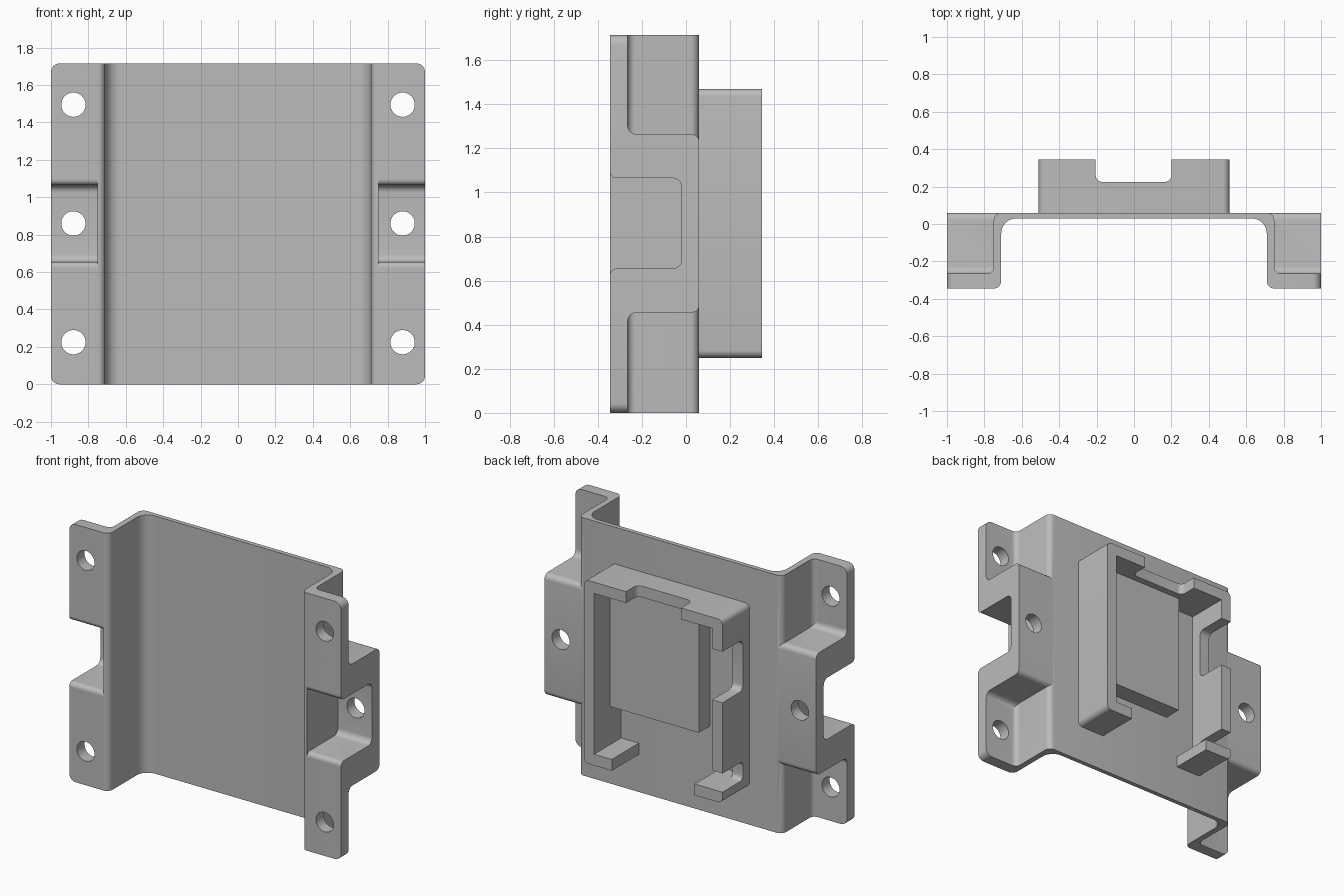
import bpy, bmesh, math
from mathutils import Vector

cube = bpy.data.objects.get("Cube")
if cube:
    bpy.data.objects.remove(cube, do_unlink=True)

grey = bpy.data.materials.new("plain grey")
grey.use_nodes = True
grey.diffuse_color = (0.5, 0.5, 0.5, 1)
grey.node_tree.nodes["Principled BSDF"].inputs["Base Color"].default_value = (0.5, 0.5, 0.5, 1)

PLACE = {"x": lambda a, b, t: (t, a, b),
         "y": lambda a, b, t: (a, t, b),
         "z": lambda a, b, t: (a, b, t)}


def rounded(points, steps=6):
    """Outline with each (a, b, radius) corner replaced by an arc."""
    out = []
    for i, (a, b, r) in enumerate(points):
        p = Vector((a, b))
        if r == 0:
            out.append(p)
            continue
        d1 = (Vector(points[i - 1][:2]) - p).normalized()
        d2 = (Vector(points[(i + 1) % len(points)][:2]) - p).normalized()
        centre = p + (d1 + d2) * r          # right-angled corners
        for k in range(steps + 1):
            t = k / steps * math.pi / 2
            out.append(centre - d2 * r * math.cos(t) - d1 * r * math.sin(t))
    return out


def extrude(name, points, axis, lo, hi):
    """Solid made by extruding an outline along an axis."""
    bm = bmesh.new()
    put = PLACE[axis]
    outline = rounded(points)
    face = bm.faces.new([bm.verts.new(put(p.x, p.y, lo)) for p in outline])
    geom = bmesh.ops.extrude_face_region(bm, geom=[face])["geom"]
    shift = Vector(put(0, 0, hi - lo))
    bmesh.ops.translate(bm, vec=shift, verts=[g for g in geom if isinstance(g, bmesh.types.BMVert)])
    bmesh.ops.recalc_face_normals(bm, faces=bm.faces)
    mesh = bpy.data.meshes.new(name)
    bm.to_mesh(mesh)
    bm.free()
    mesh.materials.append(grey)
    obj = bpy.data.objects.new(name, mesh)
    bpy.context.collection.objects.link(obj)
    return obj


def rect(a0, a1, b0, b1, r=0):
    return [(a0, b0, r), (a1, b0, r), (a1, b1, r), (a0, b1, r)]


def activate(obj):
    bpy.ops.object.select_all(action="DESELECT")
    obj.select_set(True)
    bpy.context.view_layer.objects.active = obj


def combine(target, tool, operation):
    """Apply a boolean and remove the tool."""
    tool.hide_render = True
    activate(target)
    mod = target.modifiers.new("combine", "BOOLEAN")
    mod.operation = operation
    mod.solver = "EXACT"
    mod.object = tool
    bpy.ops.object.modifier_apply(modifier=mod.name)
    bpy.data.objects.remove(tool, do_unlink=True)


# Bracket: hat-shaped section with side flanges
HEIGHT = 1.715
half = [(0.71, 0.03, 0.08), (0.71, -0.345, 0.04), (1, -0.345, 0), (1, -0.265, 0),
        (0.75, -0.265, 0.035), (0.75, 0.06, 0.04)]
section = half + [(-a, b, r) for a, b, r in reversed(half)]
# the mirrored half runs from the outer plate corner round to the inner one
bracket = extrude("mounting_bracket", section, "z", 0, HEIGHT)

# Round the flange corners
bm = bmesh.new()
bm.from_mesh(bracket.data)
corners = [e for e in bm.edges
           if all(abs(v.co.x) > 0.99 for v in e.verts)
           and abs(e.verts[0].co.z - e.verts[1].co.z) < 0.01]
bmesh.ops.bevel(bm, geom=corners, offset=0.045, segments=6, profile=0.5, affect="EDGES")
bm.to_mesh(bracket.data)
bm.free()

for s in (1, -1):
    # Raised side block, flared into the flange
    block = extrude("side_block", [
        (-0.3, 0.41, 0), (-0.265, 0.41, 0), (-0.265, 0.455, 0.04), (0.06, 0.455, 0.035),
        (0.06, 1.265, 0.035), (-0.265, 1.265, 0.04), (-0.265, 1.31, 0), (-0.3, 1.31, 0)],
        "x", s * 0.72, s * 1.0)
    combine(bracket, block, "UNION")
    # Front notch with rounded mouth
    notch = extrude("notch_cutter", [
        (-0.4, 0.62, 0), (-0.345, 0.62, 0), (-0.345, 0.655, 0.03), (-0.02, 0.655, 0.04),
        (-0.02, 1.065, 0.04), (-0.345, 1.065, 0.03), (-0.345, 1.1, 0), (-0.4, 1.1, 0)],
        "x", s * 0.75, s * 1.1)
    combine(bracket, notch, "DIFFERENCE")
    # Screw holes
    for z in (0.225, 0.86, 1.495):
        bpy.ops.mesh.primitive_cylinder_add(vertices=40, radius=0.065, depth=1,
                                            location=(s * 0.88, 0, z),
                                            rotation=(math.pi / 2, 0, 0))
        combine(bracket, bpy.context.object, "DIFFERENCE")

# Rear frame, open at the bottom between two hooks
arm = [(0.305, 0.25, 0), (0.51, 0.25, 0.035), (0.51, 1.47, 0.035)]
inner = [(0.435, 1.395, 0), (0.435, 0.325, 0), (0.305, 0.325, 0)]
flip = lambda pts: [(-a, b, r) for a, b, r in reversed(pts)]
frame = extrude("rear_frame", arm + flip(arm) + flip(inner) + inner, "y", 0.05, 0.345)

# Openings in the frame: top slot and two side slots
combine(frame, extrude("top_slot", rect(-0.205, 0.2, 0.225, 0.5, 0.035), "z", 1.35, 1.6), "DIFFERENCE")
combine(frame, extrude("side_slot", rect(0.13, 0.5, 0.92, 1.26, 0.04), "x", -0.6, -0.4), "DIFFERENCE")
combine(frame, extrude("low_slot", rect(0.13, 0.5, 0.325, 0.45, 0.03), "x", -0.6, -0.4), "DIFFERENCE")

# Raised pad inside the frame
pad = extrude("inner_pad", rect(-0.22, 0.44, 0.58, 1.4), "y", 0.05, 0.18)

for obj in (bracket, frame, pad):
    activate(obj)
    bpy.ops.object.shade_smooth_by_angle(angle=math.radians(30))
